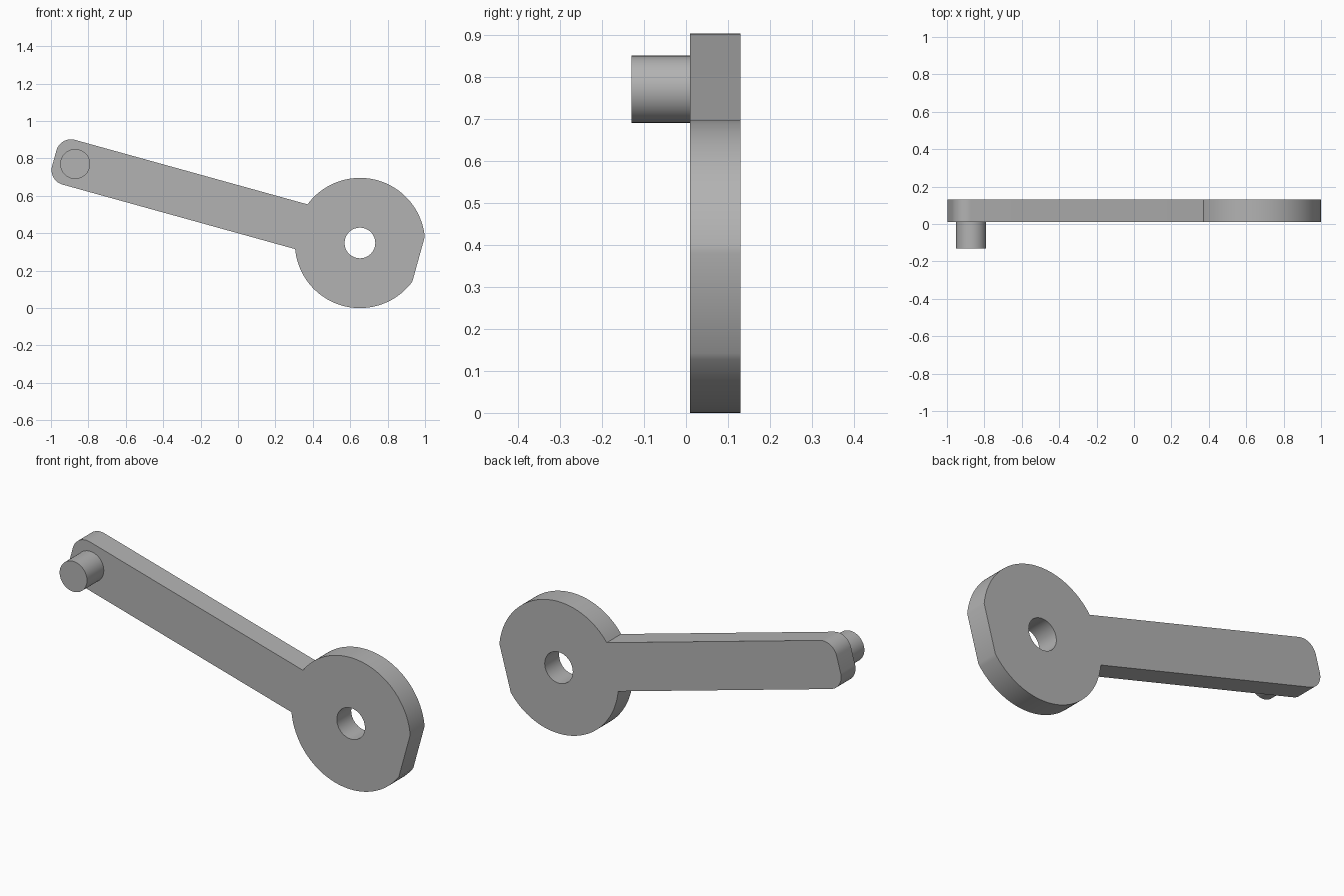
import bpy, bmesh
from math import sin, cos, pi, radians, sqrt, atan2
from mathutils import Matrix, Vector

cube = bpy.data.objects.get("Cube")
if cube:
    bpy.data.objects.remove(cube, do_unlink=True)

TILT = radians(15.5)      # slope of the arm
DISC_R, HALF_W = 0.348, 0.124
ARM_END, FILLET = 1.696, 0.08
HOLE_R, PIN_R, PIN_U = 0.082, 0.08, 1.58
PLATE_Y, PLATE_T, PIN_LEN = 0.01, 0.12, 0.14

grey = bpy.data.materials.new("plain grey")
grey.use_nodes = True
colour = (0.45, 0.45, 0.45, 1)
grey.diffuse_color = colour
grey.node_tree.nodes["Principled BSDF"].inputs["Base Color"].default_value = colour

# Local frame: u runs along the arm from the hub, v across it, w towards the back
frame = Matrix(((-cos(TILT), sin(TILT), 0, 0.652),
                (0, 0, 1, PLATE_Y),
                (sin(TILT), cos(TILT), 0, DISC_R),
                (0, 0, 0, 1)))


def arc(u, v, r, start, end, steps):
    angles = [start + (end - start) * i / steps for i in range(steps + 1)]
    return [Vector((u + r * cos(a), v + r * sin(a), 0)) for a in angles]


def extruded(name, loops, depth):
    """Fill closed outlines (later ones are holes) and extrude along w."""
    bm = bmesh.new()
    for loop in loops:
        verts = [bm.verts.new(p) for p in loop]
        for a, b in zip(verts, verts[1:] + verts[:1]):
            bm.edges.new((a, b))
    bmesh.ops.triangle_fill(bm, edges=bm.edges[:], use_beauty=True)
    result = bmesh.ops.extrude_face_region(bm, geom=bm.faces[:], use_keep_orig=True)
    moved = [g for g in result["geom"] if isinstance(g, bmesh.types.BMVert)]
    bmesh.ops.translate(bm, vec=(0, 0, depth), verts=moved)
    bm.transform(frame)
    bmesh.ops.recalc_face_normals(bm, faces=bm.faces[:])
    mesh = bpy.data.meshes.new(name)
    bm.to_mesh(mesh)
    bm.free()
    mesh.materials.append(grey)
    obj = bpy.data.objects.new(name, mesh)
    bpy.context.collection.objects.link(obj)
    bpy.ops.object.select_all(action='DESELECT')
    obj.select_set(True)
    bpy.context.view_layer.objects.active = obj
    bpy.ops.object.shade_smooth_by_angle(angle=radians(30))


# Crank plate: round hub with a flat behind it, straight arm, rounded tip, bored hole
join = atan2(HALF_W, sqrt(DISC_R ** 2 - HALF_W ** 2))
tip_u, tip_v = ARM_END - FILLET, HALF_W - FILLET
outline = (arc(0, 0, DISC_R, join, pi - join, 48)
           + arc(0, 0, DISC_R, pi + join, 2 * pi - join, 48)
           + arc(tip_u, -tip_v, FILLET, -pi / 2, 0, 12)
           + arc(tip_u, tip_v, FILLET, 0, pi / 2, 12))
hole = arc(0, 0, HOLE_R, 0, 2 * pi, 48)[:-1]
extruded("crank_plate", [outline, hole], PLATE_T)

# Handle pin standing out of the front of the tip
pin = arc(PIN_U, 0, PIN_R, 0, 2 * pi, 48)[:-1]
extruded("handle_pin", [pin], -PIN_LEN)
